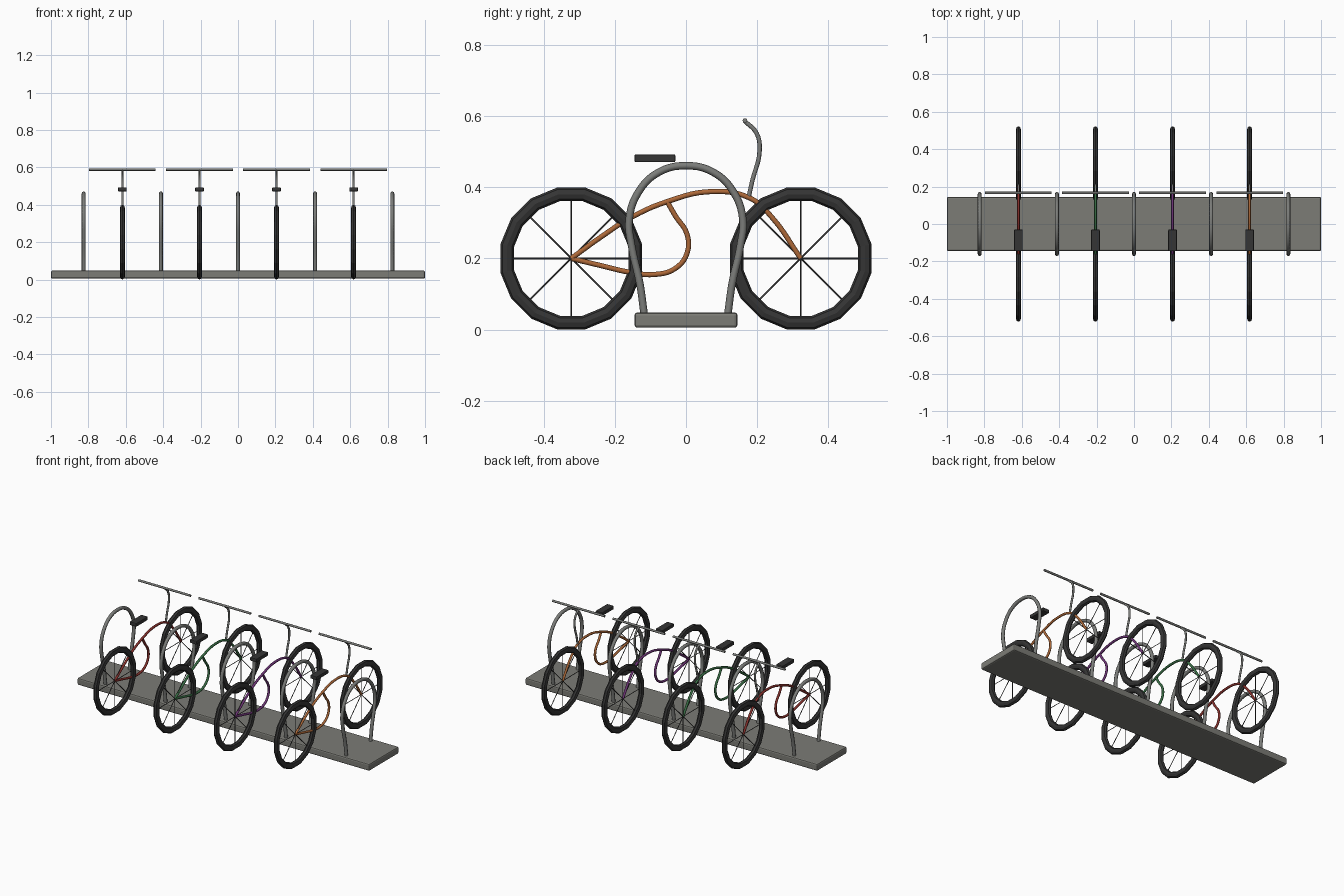
import bpy, math

if "Cube" in bpy.data.objects:
    bpy.data.objects.remove(bpy.data.objects["Cube"])


def mat(name, r, g, b):
    m = bpy.data.materials.new(name)
    m.diffuse_color = (r, g, b, 1)
    m.use_nodes = True
    m.node_tree.nodes["Principled BSDF"].inputs["Base Color"].default_value = m.diffuse_color
    return m


CONCRETE = mat("concrete_grey", 0.20, 0.20, 0.18)
STEEL = mat("steel_grey", 0.20, 0.205, 0.195)
RUBBER = mat("tyre_black", 0.035, 0.035, 0.035)
SPOKE = mat("spoke_dark", 0.05, 0.05, 0.05)
PAINTS = [mat("red_paint", 0.25, 0.03, 0.025), mat("green_paint", 0.04, 0.16, 0.06),
          mat("purple_paint", 0.16, 0.035, 0.19), mat("orange_paint", 0.42, 0.14, 0.04)]


def tube(name, paths, radius, material, smooth=True, sides=2):
    """Round tube through each list of (x, y, z) points, turned into a mesh."""
    cu = bpy.data.curves.new(name, 'CURVE')
    cu.dimensions = '3D'
    cu.bevel_depth = radius
    cu.bevel_resolution = sides
    cu.resolution_u = 5
    cu.use_fill_caps = True
    for pts in paths:
        if smooth:
            s = cu.splines.new('BEZIER')
            s.bezier_points.add(len(pts) - 1)
            for p, co in zip(s.bezier_points, pts):
                p.co = co
                p.handle_left_type = p.handle_right_type = 'AUTO'
        else:
            s = cu.splines.new('POLY')
            s.points.add(len(pts) - 1)
            for p, co in zip(s.points, pts):
                p.co = (*co, 1)
    ob = bpy.data.objects.new(name, cu)
    bpy.context.collection.objects.link(ob)
    bpy.ops.object.select_all(action='DESELECT')
    ob.select_set(True)
    bpy.context.view_layer.objects.active = ob
    bpy.ops.object.convert(target='MESH')
    ob = bpy.context.object
    ob.data.materials.clear()
    ob.data.materials.append(material)
    return ob


def block(name, loc, size, bevel, material):
    bpy.ops.mesh.primitive_cube_add(size=1, location=loc)
    ob = bpy.context.object
    ob.name = name
    ob.scale = size
    bpy.ops.object.transform_apply(location=False, rotation=False, scale=True)
    b = ob.modifiers.new("bevel", 'BEVEL')
    b.width = bevel
    b.segments = 2
    ob.data.materials.append(material)
    return ob


def side(x, pts):
    return [(x, y, z) for y, z in pts]


def wheel(name, x, y):
    # tyre: 16 flat-sided segments, flat at the bottom
    bpy.ops.mesh.primitive_torus_add(major_radius=0.184, minor_radius=0.0195,
                                     major_segments=16, minor_segments=8)
    ob = bpy.context.object
    ob.name = name + "_tyre"
    for v in ob.data.vertices:
        a = math.pi / 16
        px, py, pz = v.co
        v.co = (pz * 0.72, px * math.cos(a) - py * math.sin(a),
                px * math.sin(a) + py * math.cos(a))
    ob.location = (x, y, 0.2)
    ob.data.materials.append(RUBBER)
    # spokes: four full diameters
    lines = []
    for k in range(4):
        a = k * math.pi / 4
        dy, dz = 0.175 * math.cos(a), 0.175 * math.sin(a)
        lines.append([(x, y - dy, 0.2 - dz), (x, y + dy, 0.2 + dz)])
    tube(name + "_spokes", lines, 0.0025, SPOKE, smooth=False, sides=0)


# base slab
block("base_slab", (0, 0, 0.0265), (2, 0.29, 0.043), 0.008, CONCRETE)

# rack hoops
half = [(0.118, 0.045), (0.130, 0.13), (0.153, 0.235), (0.160, 0.31),
        (0.135, 0.385), (0.078, 0.442)]
hoop = [(-y, z) for y, z in half] + [(0, 0.461)] + half[::-1]
for i in range(5):
    tube(f"rack_hoop_{i + 1}", [side((i - 2) * 0.4125, hoop)], 0.0105, STEEL)

# bicycles
top_tube = [(-0.323, 0.2), (-0.24, 0.26), (-0.15, 0.318), (-0.053, 0.36),
            (0.067, 0.388), (0.18, 0.370), (0.24, 0.318), (0.323, 0.2)]
loop_tube = [(-0.053, 0.36), (-0.03, 0.32), (0.003, 0.268), (0.003, 0.215),
             (-0.03, 0.172), (-0.087, 0.155), (-0.157, 0.161), (-0.24, 0.18),
             (-0.323, 0.2)]
stem = [(0.176, 0.37), (0.187, 0.42), (0.207, 0.50), (0.199, 0.552), (0.164, 0.588)]
for i, paint in enumerate(PAINTS):
    x = (i - 1.5) * 0.412
    n = f"bike_{i + 1}"
    wheel(n + "_rear_wheel", x, -0.323)
    wheel(n + "_front_wheel", x, 0.323)
    tube(n + "_frame", [side(x, top_tube), side(x, loop_tube)], 0.0072, paint)
    tube(n + "_stem", [side(x, stem)], 0.0062, STEEL)
    tube(n + "_handlebar", [[(x - 0.178, 0.166, 0.588), (x + 0.178, 0.166, 0.588)]],
         0.0068, STEEL, smooth=False)
    block(n + "_seat", (x, -0.0875, 0.482), (0.046, 0.115, 0.022), 0.004, RUBBER)
